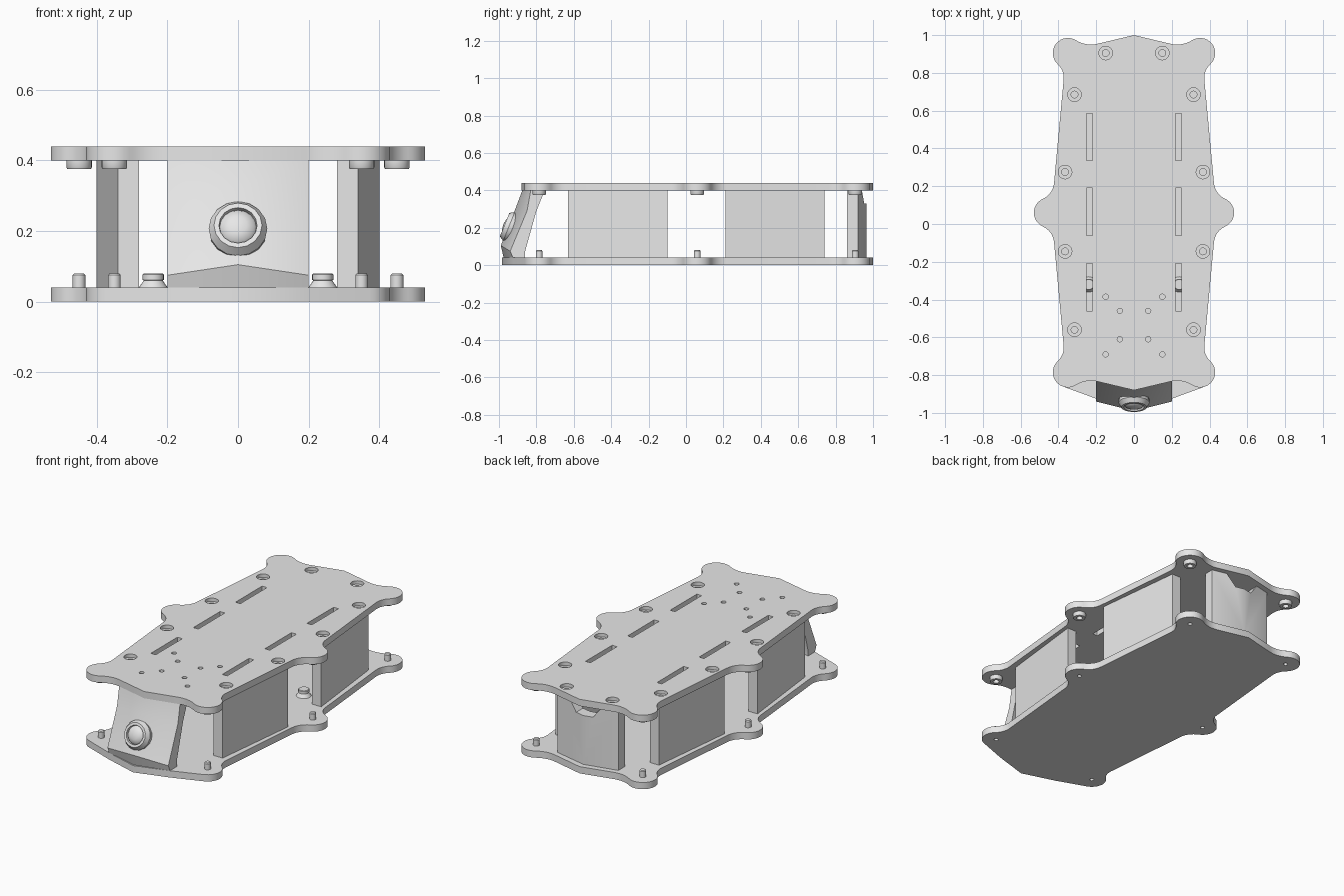
import bpy, bmesh, math
from mathutils import Vector, Matrix

cube = bpy.data.objects.get("Cube")
if cube:
    bpy.data.objects.remove(cube, do_unlink=True)

grey = bpy.data.materials.new("plain_grey")
grey.use_nodes = True
grey.diffuse_color = (0.8, 0.8, 0.8, 1)
grey.node_tree.nodes["Principled BSDF"].inputs["Base Color"].default_value = (0.8, 0.8, 0.8, 1)

MID = 0.06            # y of the plates' symmetry line
FLOOR, ROOF, TOP = 0.04, 0.40, 0.44


def finish(name, bm):
    bmesh.ops.remove_doubles(bm, verts=bm.verts, dist=1e-5)
    bmesh.ops.recalc_face_normals(bm, faces=bm.faces)
    mesh = bpy.data.meshes.new(name)
    bm.to_mesh(mesh)
    bm.free()
    mesh.materials.append(grey)
    obj = bpy.data.objects.new(name, mesh)
    bpy.context.collection.objects.link(obj)
    return obj


def add_prism(bm, pts, z0, z1):
    face = bm.faces.new([bm.verts.new((x, y, z0)) for x, y in pts])
    new = bmesh.ops.extrude_face_region(bm, geom=[face])["geom"]
    verts = [v for v in new if isinstance(v, bmesh.types.BMVert)]
    bmesh.ops.translate(bm, verts=verts, vec=(0, 0, z1 - z0))


def prism(name, pts, z0, z1):
    bm = bmesh.new()
    add_prism(bm, pts, z0, z1)
    return finish(name, bm)


def add_lathe(bm, profile, matrix, sides=24):
    """Revolve (radius, height) points around local z."""
    rings = []
    for r, h in profile:
        n = 1 if r == 0 else sides
        rings.append([bm.verts.new(matrix @ Vector((r * math.cos(a), r * math.sin(a), h)))
                      for a in (math.tau * i / sides for i in range(n))])
    for a, b in zip(rings, rings[1:]):
        for i in range(sides):
            j = (i + 1) % sides
            quad = [a[i % len(a)], a[j % len(a)], b[j % len(b)], b[i % len(b)]]
            unique = list(dict.fromkeys(quad))
            if len(unique) > 2:
                bm.faces.new(unique)


def lathe(name, profile, spots, sides=24):
    bm = bmesh.new()
    for x, y in spots:
        add_lathe(bm, profile, Matrix.Translation((x, y, 0)), sides)
    return finish(name, bm)


def cut(obj, cutter):
    mod = obj.modifiers.new("cut", "BOOLEAN")
    mod.operation, mod.solver, mod.object = "DIFFERENCE", "EXACT", cutter
    cutter.hide_render = True
    graph = bpy.context.evaluated_depsgraph_get()
    mesh = bpy.data.meshes.new_from_object(obj.evaluated_get(graph))
    obj.modifiers.clear()
    obj.data = mesh
    bpy.data.objects.remove(cutter, do_unlink=True)


def arc(cx, cy, r, start, end, steps=8):
    angles = [math.radians(start + (end - start) * i / steps) for i in range(steps + 1)]
    return [(cx + r * math.cos(a), cy + r * math.sin(a)) for a in angles]


def mirrored(spots):
    return [(s * x, y) for x, y in spots for s in (1, -1)]


# Plate outline: corner lobe, fillets and half of the side lobe
inner_edge = [(0, 1.0)] + arc(0.228, 1.10, 0.15, 256.5, 302)
lobe = arc(0.35, 0.905, 0.08, 122, -47, 14)
side = arc(0.472, 0.773, 0.10, 133, 186) + arc(0.523, 0.225, 0.10, 185.4, 246)
side += arc(0.45, MID, 0.08, 66, 0)


def flip(pts):
    return [(x, 2 * MID - y) for x, y in reversed(pts)]


def outline(front):
    half = inner_edge + lobe[1:] + side[1:] + flip(lobe[1:] + side[1:])[1:] + front
    return half + [(-x, y) for x, y in reversed(half) if x > 1e-6]


lobes = mirrored([(0.35, 0.905), (0.45, MID), (0.35, -0.785)])

# Bottom plate with a pointed nose and screw holes
bottom = flip(lobe)
nose = [(0.2, -0.925), (0, -0.985)]
half = inner_edge + lobe[1:] + side[1:] + flip(side)[1:] + bottom[1:11] + nose
bottom_plate = prism("bottom_plate", half + [(-x, y) for x, y in reversed(half) if x > 1e-6], 0, FLOOR)
cut(bottom_plate, lathe("hole_cutter", [(0, -0.02), (0.012, -0.02), (0.012, 0.03), (0, 0.03)], lobes, 16))

# Top plate with counterbored holes, small holes and slots
top_plate = prism("top_plate", outline(flip(inner_edge)), ROOF, TOP)
bores = mirrored([(0.15, 0.905), (0.315, 0.685), (0.365, 0.275), (0.365, -0.145), (0.315, -0.56)])
cut(top_plate, lathe("bore_cutter", [(0, 0.35), (0.018, 0.35), (0.018, 0.42), (0.036, 0.42),
                                     (0.036, 0.5), (0, 0.5)], bores))
pins = mirrored([(0.15, -0.385), (0.075, -0.46), (0.075, -0.61), (0.15, -0.69)])
cut(top_plate, lathe("pin_cutter", [(0, 0.35), (0.014, 0.35), (0.014, 0.5), (0, 0.5)], pins, 16))
bm = bmesh.new()
for x in (-0.235, 0.235):
    for y in (0.335, -0.06, -0.46):
        add_prism(bm, [(x - 0.016, y), (x + 0.016, y), (x + 0.016, y + 0.25), (x - 0.016, y + 0.25)], 0.35, 0.5)
cut(top_plate, finish("slot_cutter", bm))

# Slanted side walls
for label, s in (("left", 1), ("right", -1)):
    for end, y_out, y_in in (("front", -0.63, -0.10), ("rear", 0.74, 0.21)):
        pts = [(0.28, y_out), (0.34, y_out), (0.40, y_in), (0.34, y_in)]
        prism(f"{end}_{label}_wall", [(s * x, y) for x, y in pts], FLOOR, ROOF)

# Rear panel with a notch in its top edge
rear_panel = prism("rear_panel", [(-0.2, 0.86), (0, 0.90), (0.2, 0.86), (0.2, 0.92), (0, 0.965), (-0.2, 0.92)],
                   FLOOR, ROOF)
bm = bmesh.new()
add_prism(bm, [(-0.055, 0.33), (0.055, 0.33), (0.125, 0.42), (-0.125, 0.42)], -1.1, -0.7)
bm.transform(Matrix.Rotation(math.radians(90), 4, "X"))
cut(rear_panel, finish("notch_cutter", bm))

# Front housing: one V-shaped section per level
# level: z at sides, z at centre, outer y at sides and centre, inner y at sides
levels = [(0.04, 0.04, -0.925, -0.975, -0.86), (0.075, 0.105, -0.94, -0.99, -0.86),
          (0.29, 0.32, -0.85, -0.905, -0.80), (0.40, 0.40, -0.83, -0.875, -0.755)]
bm = bmesh.new()
rings = []
for zs, zc, ys, yc, yi in levels:
    pts = [(-0.2, ys, zs), (0, yc, zc), (0.2, ys, zs), (0.2, yi, zs), (0, yi - 0.045, zc), (-0.2, yi, zs)]
    rings.append([bm.verts.new(p) for p in pts])
for a, b in zip(rings, rings[1:]):
    for i in range(6):
        j = (i + 1) % 6
        bm.faces.new((a[i], a[j], b[j], b[i]))
for ring in (rings[0], rings[-1]):
    bm.faces.new(ring)
finish("front_housing", bm)

# Camera lens tilted upwards on the housing
bm = bmesh.new()
axis = Vector((0, -0.927, 0.375))
tilt = Matrix.Translation((0, -0.942, 0.205)) @ axis.to_track_quat("Z", "Y").to_matrix().to_4x4()
add_lathe(bm, [(0, -0.03), (0.08, -0.03), (0.083, 0.005), (0.068, 0.03), (0.054, 0.03), (0.052, 0.016),
               (0.045, 0.026), (0.025, 0.034), (0, 0.037)], tilt, 16)
finish("camera_lens", bm)

# Fasteners
lathe("lobe_studs", [(0, 0.04), (0.018, 0.04), (0.018, 0.075), (0.014, 0.08), (0, 0.08)], lobes, 16)
lathe("upper_rings", [(0.017, 0.40), (0.036, 0.40), (0.036, 0.38), (0.033, 0.375), (0.017, 0.375),
                      (0.017, 0.40)], lobes)
lathe("floor_buttons", [(0, 0.04), (0.041, 0.04), (0.027, 0.06), (0.030, 0.062), (0.030, 0.077),
                        (0.027, 0.08), (0, 0.08)], mirrored([(0.24, -0.32), (0.24, 0.275)]))

# Smooth the curved sides, keep edges crisp
bpy.ops.object.select_all(action="DESELECT")
for obj in bpy.context.collection.objects:
    if obj.type == "MESH":
        obj.select_set(True)
        bpy.context.view_layer.objects.active = obj
bpy.ops.object.shade_smooth_by_angle(angle=math.radians(35))
